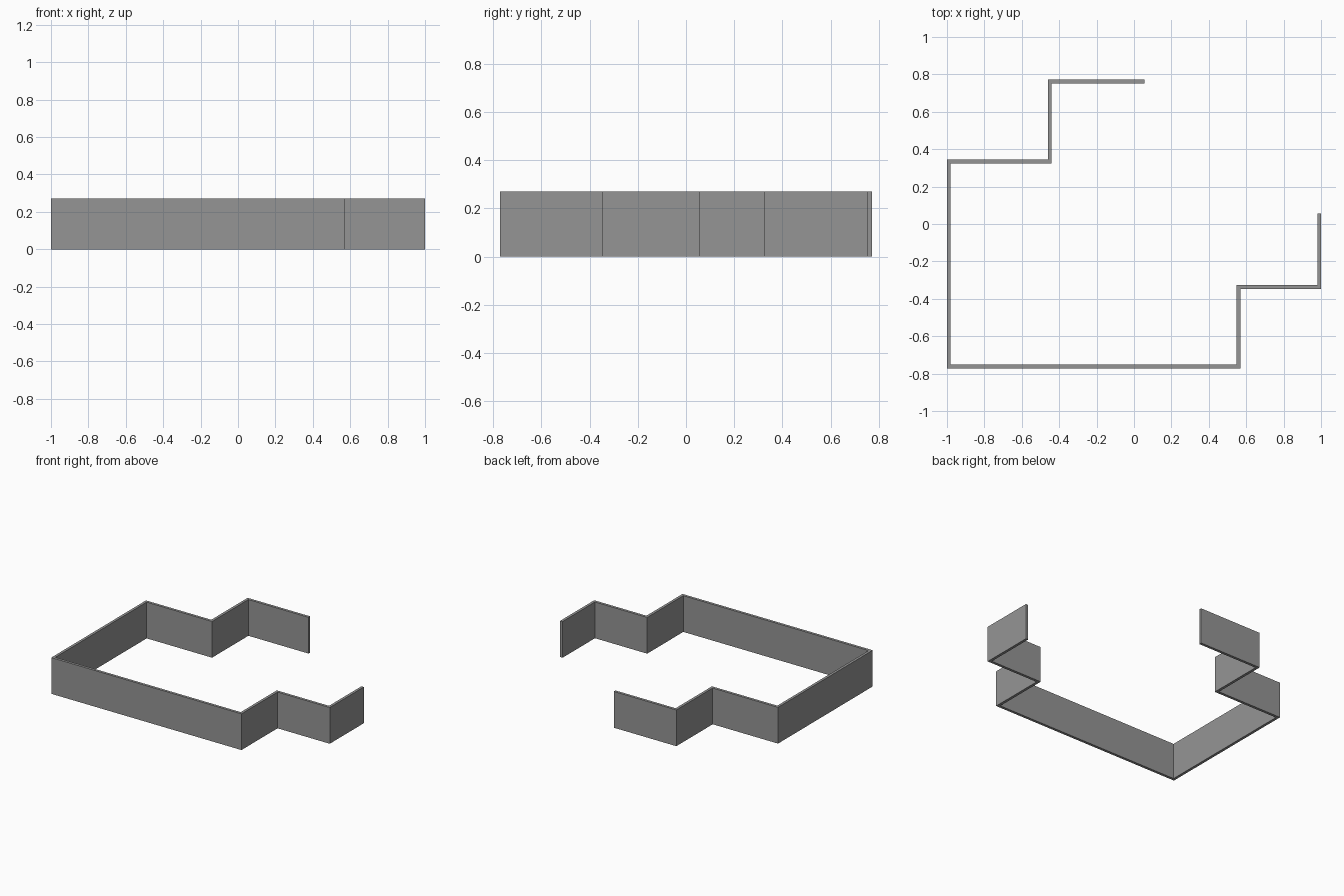
import bpy
import bmesh
from mathutils import Vector

HEIGHT = 0.27
HALF = 0.01  # half of the wall thickness

cube = bpy.data.objects.get("Cube")
if cube:
    bpy.data.objects.remove(cube, do_unlink=True)

# Plain grey finish
grey = bpy.data.materials.new("wall_grey")
grey.use_nodes = True
colour = (0.3, 0.3, 0.3, 1)
grey.diffuse_color = colour
grey.node_tree.nodes["Principled BSDF"].inputs["Base Color"].default_value = colour

# Centre line of the stepped wall, from the back end round to the right end
path = [Vector(p) for p in [
    (0.055, 0.762), (-0.451, 0.762), (-0.451, 0.334), (-0.99, 0.334),
    (-0.99, -0.762), (0.559, -0.762), (0.559, -0.337), (0.99, -0.337),
    (0.99, 0.055)]]


def side_offset(i):
    """Mitred offset to one side of the path at point i."""
    normals = []
    for a, b in ((i - 1, i), (i, i + 1)):
        if a >= 0 and b < len(path):
            d = (path[b] - path[a]).normalized()
            normals.append(Vector((-d.y, d.x)))
    # Square corners: the mitre is the sum of both unit normals
    return sum(normals, Vector((0, 0))) * HALF


# Floor strip of the wall, one quad per straight run
bm = bmesh.new()
pairs = []
for i, p in enumerate(path):
    o = side_offset(i)
    pairs.append([bm.verts.new((*(p + s * o), 0)) for s in (1, -1)])
for (a, b), (c, d) in zip(pairs, pairs[1:]):
    bm.faces.new((a, b, d, c))

# Raise the strip into a closed solid
floor = bm.faces[:]
raised = bmesh.ops.extrude_face_region(bm, geom=floor, use_keep_orig=True)
top = [v for v in raised["geom"] if isinstance(v, bmesh.types.BMVert)]
bmesh.ops.translate(bm, verts=top, vec=(0, 0, HEIGHT))
bmesh.ops.recalc_face_normals(bm, faces=bm.faces[:])

mesh = bpy.data.meshes.new("stepped_wall")
bm.to_mesh(mesh)
bm.free()
mesh.materials.append(grey)
wall = bpy.data.objects.new("stepped_wall", mesh)
bpy.context.collection.objects.link(wall)
